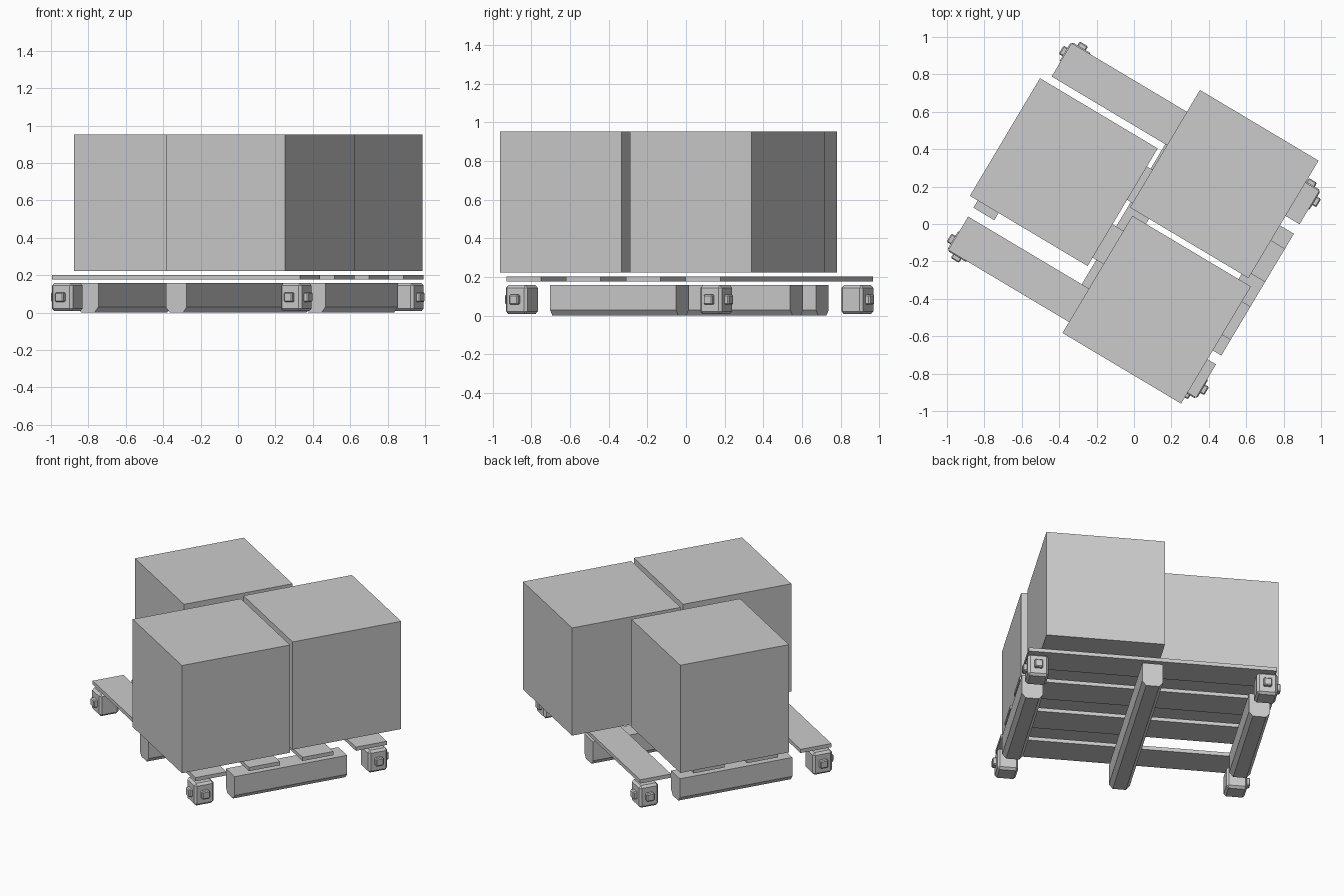
import bpy, bmesh
from math import radians
from mathutils import Matrix

if "Cube" in bpy.data.objects:
    bpy.data.objects.remove(bpy.data.objects["Cube"])

ROT = Matrix.Rotation(radians(-30.8), 4, 'Z')  # whole load is turned on the floor


def finish(bm, name):
    bmesh.ops.recalc_face_normals(bm, faces=bm.faces)
    bm.transform(ROT)
    me = bpy.data.meshes.new(name)
    bm.to_mesh(me)
    bm.free()
    ob = bpy.data.objects.new(name, me)
    bpy.context.collection.objects.link(ob)
    return ob


def add_box(bm, u0, u1, v0, v1, z0, z1, bevel=0):
    part = bmesh.new()
    bmesh.ops.create_cube(part, size=1)
    bmesh.ops.scale(part, vec=(u1 - u0, v1 - v0, z1 - z0), verts=part.verts)
    bmesh.ops.translate(part, vec=((u0 + u1) / 2, (v0 + v1) / 2, (z0 + z1) / 2), verts=part.verts)
    if bevel:
        bmesh.ops.bevel(part, geom=part.edges[:], offset=bevel, segments=1, affect='EDGES')
    tmp = bpy.data.meshes.new("tmp")
    part.to_mesh(tmp)
    part.free()
    bm.from_mesh(tmp)
    bpy.data.meshes.remove(tmp)


def box(name, *dims):
    bm = bmesh.new()
    add_box(bm, *dims)
    return finish(bm, name)


# Three crates
box("crate_left", -0.831, -0.098, -0.320, 0.412, 0.222, 0.952)
box("crate_back", -0.064, 0.674, 0.065, 0.796, 0.222, 0.952)
box("crate_front", -0.030, 0.708, -0.696, 0.033, 0.222, 0.952)

# Four deck planks
U0, U1, V0, V1 = -0.782, 0.761, -0.628, 0.660
for i in range(4):
    v = V0 + 0.36 * i
    box(f"deck_plank_{i + 1}", U0, U1, v, v + 0.208, 0.177, 0.202)


# Runners with chamfered lower edges
def runner(name, u0, u1, v0, v1, top=0.158, c=0.03):
    prof = [(u0, top), (u0, c), (u0 + c * .8, 0), (u1 - c * .8, 0), (u1, c), (u1, top)]
    bm = bmesh.new()
    face = bm.faces.new([bm.verts.new((u, v0, z)) for u, z in prof])
    ext = bmesh.ops.extrude_face_region(bm, geom=[face], use_keep_orig=True)
    moved = [g for g in ext["geom"] if isinstance(g, bmesh.types.BMVert)]
    bmesh.ops.translate(bm, vec=(0, v1 - v0, 0), verts=moved)
    return finish(bm, name)


runner("left_runner", U0, U0 + 0.13, -0.365, 0.393)
runner("middle_runner", -0.075, 0.055, V0, V1)
runner("right_runner", U1 - 0.13, U1, -0.365, 0.393)

# Bevelled corner feet with a square stud on each outer face
W, OUT, STUD = 0.13, 0.006, 0.024
for su, sv, name in [(-1, -1, "front_left"), (1, -1, "front_right"),
                     (-1, 1, "back_left"), (1, 1, "back_right")]:
    ue = (U1 if su > 0 else U0) + su * OUT
    ve = (V1 if sv > 0 else V0) + sv * OUT
    cu, cv, cz = ue - su * W / 2, ve - sv * W / 2, 0.083
    bm = bmesh.new()
    h = W / 2
    add_box(bm, cu - h, cu + h, cv - h, cv + h, 0.008, 0.158, 0.014)
    pu, pv = ue + su * (STUD / 2 - 0.005), ve + sv * (STUD / 2 - 0.005)
    d, s = STUD / 2 + 0.005, 0.026
    add_box(bm, pu - d, pu + d, cv - s, cv + s, cz - s, cz + s, 0.006)
    add_box(bm, cu - s, cu + s, pv - d, pv + d, cz - s, cz + s, 0.006)
    finish(bm, name + "_foot")
